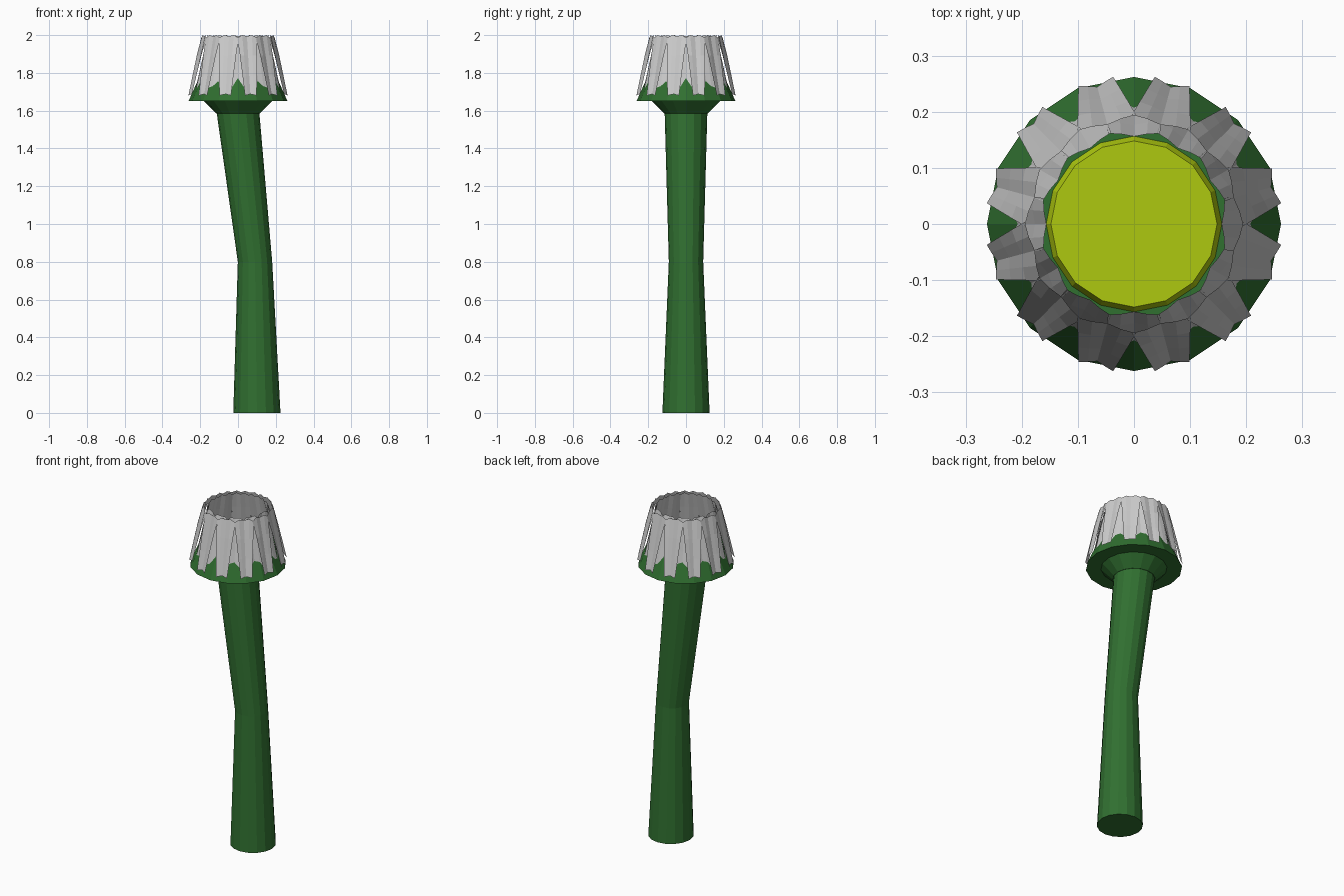
import bpy, bmesh, math
from mathutils import Vector

if "Cube" in bpy.data.objects:
    bpy.data.objects.remove(bpy.data.objects["Cube"])


def material(name, rgb):
    m = bpy.data.materials.new(name)
    m.diffuse_color = (*rgb, 1)
    m.use_nodes = True
    m.node_tree.nodes["Principled BSDF"].inputs["Base Color"].default_value = m.diffuse_color
    return m


GREEN = material("leaf_green", (0.03, 0.16, 0.03))
YELLOW = material("pollen_yellow", (0.42, 0.58, 0.005))
WHITE = material("petal_white", (0.8, 0.8, 0.78))


def finish(bm, name, mat):
    me = bpy.data.meshes.new(name)
    bm.to_mesh(me)
    bm.free()
    me.materials.append(mat)
    ob = bpy.data.objects.new(name, me)
    bpy.context.collection.objects.link(ob)
    return ob


def lofted(name, rings, sides, mat):
    """Skin a stack of (centre x, z, radius) rings and cap both ends."""
    bm = bmesh.new()
    loops = [[bm.verts.new((cx + r * math.cos(math.tau * i / sides),
                            r * math.sin(math.tau * i / sides), z))
              for i in range(sides)] for cx, z, r in rings]
    for a, b in zip(loops, loops[1:]):
        for i in range(sides):
            j = (i + 1) % sides
            bm.faces.new((a[i], a[j], b[j], b[i]))
    bm.faces.new(loops[0][::-1])
    bm.faces.new(loops[-1])
    return finish(bm, name, mat)


def petal_ring(name, count, start, base, tip, half_base, half_tip):
    """Ring of creased petals; base and tip are (radius, z)."""
    bm = bmesh.new()
    across = (-1, -0.5, 0, 0.5, 1)
    crease = (0.008, 0.002, -0.004, 0.002, 0.008)
    scallop = (-0.015, 0, -0.006, 0, -0.015)
    rows = 3
    for k in range(count):
        a = start + math.tau * k / count
        out = Vector((math.cos(a), math.sin(a), 0))
        side = Vector((-math.sin(a), math.cos(a), 0))
        grid = []
        for n in range(rows + 1):
            t = n / rows
            r = base[0] + (tip[0] - base[0]) * t
            z = base[1] + (tip[1] - base[1]) * t
            w = half_base + (half_tip - half_base) * t
            row = []
            for u, c, s in zip(across, crease, scallop):
                dz = s if n == rows else (0.008 * (1 - abs(u)) if n == 0 else 0)
                # sag follows the ring so petals wrap round the head
                rr = math.sqrt(r * r - (u * w) ** 2) + c
                row.append(bm.verts.new(out * rr + side * u * w + Vector((0, 0, z + dz))))
            grid.append(row)
        for p, q in zip(grid, grid[1:]):
            for i in range(len(across) - 1):
                bm.faces.new((p[i], p[i + 1], q[i + 1], q[i]))
    return finish(bm, name, WHITE)


# Bent stem
lofted("stem", [(0.1, 0, 0.125), (0.09, 0.8, 0.091), (0, 1.59, 0.113)], 16, GREEN)

# Flared green cup under the flower
lofted("calyx", [(0, 1.585, 0.115), (0, 1.65, 0.18), (0, 1.65, 0.262),
                 (0, 1.78, 0.204)], 16, GREEN)

# Yellow centre down inside the petals
lofted("flower_centre", [(0, 1.76, 0.165), (0, 1.80, 0.148)], 16, YELLOW)

# Two closed layers of petals
step = math.tau / 12
petal_ring("outer_petals", 12, step / 2, (0.257, 1.68), (0.187, 2.0), 0.032, 0.054)
petal_ring("inner_petals", 12, 0, (0.222, 1.72), (0.160, 2.0), 0.056, 0.046)
